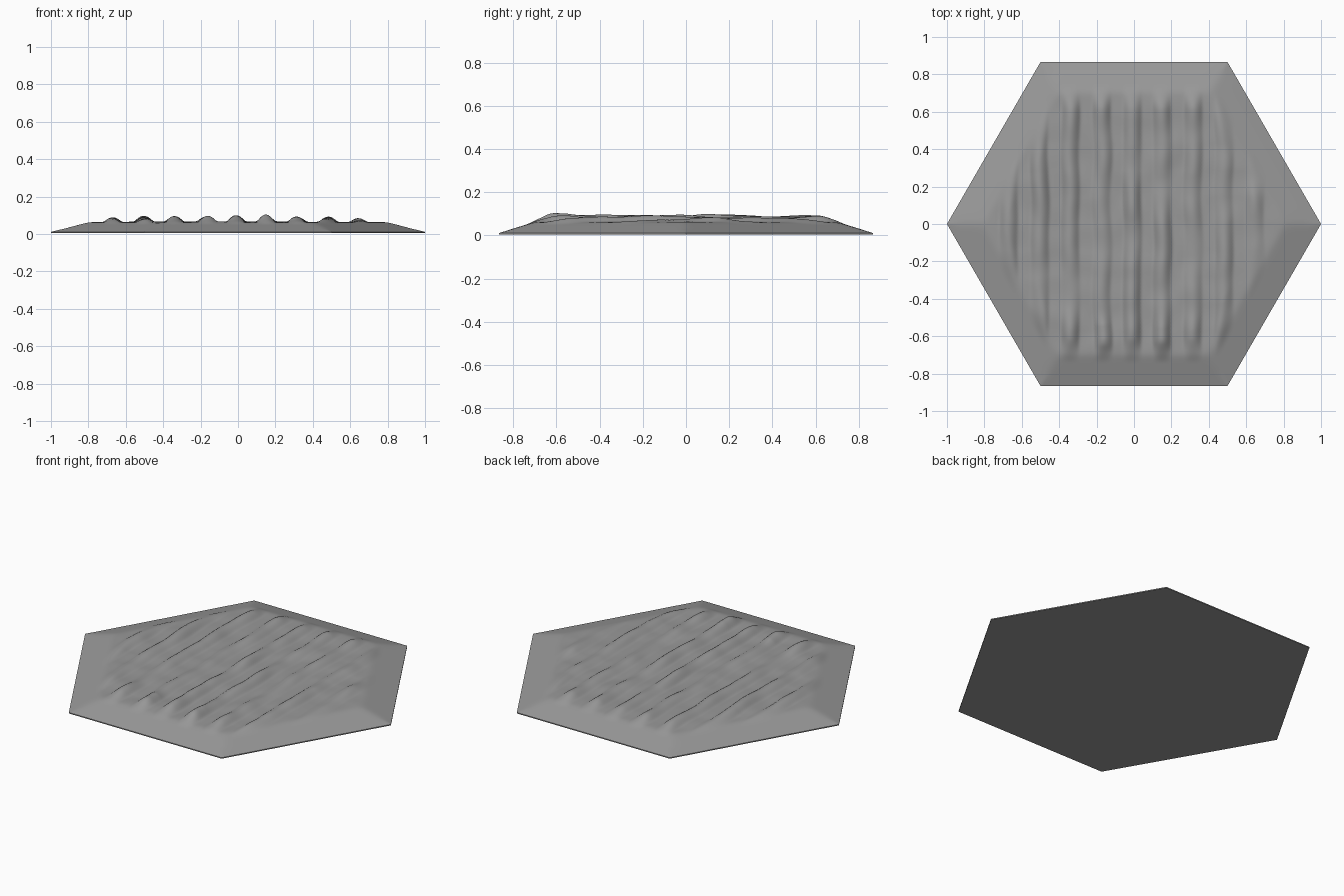
import bpy, bmesh, math
from mathutils import Vector, noise

if "Cube" in bpy.data.objects:
    bpy.data.objects.remove(bpy.data.objects["Cube"])

N = 90                      # lattice steps from centre to corner
APOTHEM = math.sqrt(3) / 2
RIM_Z, BASE_Z = 0.011, 0.005
# furrow ridges: (x position, height above the soil)
RIDGES = [(-0.67, 0.036), (-0.505, 0.033), (-0.34, 0.031), (-0.17, 0.028), (-0.01, 0.036),
          (0.15, 0.034), (0.315, 0.029), (0.48, 0.031), (0.65, 0.024)]


def smooth(a, b, t):
    t = min(max((t - a) / (b - a), 0), 1)
    return t * t * (3 - 2 * t)


def rim_distance(x, y):
    # soft minimum of the distances to the six sides rounds the bank corners
    s = 0
    for k in range(6):
        a = math.radians(30 + 60 * k)
        s += math.exp(-(APOTHEM - x * math.cos(a) - y * math.sin(a)) / 0.012)
    soft = -0.012 * math.log(s)
    hard = APOTHEM - max(abs(y), abs(x) * APOTHEM + abs(y) * 0.5)
    return hard + (soft - hard) * smooth(0, 0.08, hard)


def soil_height(x, y):
    d = rim_distance(x, y)
    # bevelled bank with a soft shoulder, then a flat, slightly lumpy field
    inside = smooth(0.12, 0.26, d)
    t = d / 0.165
    z = RIM_Z + 0.052 * 0.5 * (t + 1 - math.sqrt((t - 1) ** 2 + 0.012 * min(t, 1)))
    z += inside * 0.006 * noise.noise(Vector((x * 7, y * 7, 3)))
    for i, (rx, h) in enumerate(RIDGES):
        # each ridge wanders a little and swells unevenly along its length
        cx = rx + 0.01 * noise.noise(Vector((i * 5.3, y * 4, 0)))
        u = abs(x - cx) / 0.052
        if u < 1:
            swell = 0.72 + 0.45 * noise.noise(Vector((i * 3.7, y * 4, 9)))
            swell += 0.4 * math.exp(-((y + 0.58) / 0.09) ** 2)
            swell += 0.12 * math.exp(-((y - 0.6) / 0.12) ** 2)
            z += h * min(swell, 1.15) * (1 - u * u) ** 1.3 * inside
    return z


# ploughed hexagonal field on a triangular lattice
bm = bmesh.new()
grid = {}
for q in range(-N, N + 1):
    for r in range(-N, N + 1):
        if abs(q + r) <= N:
            x, y = (q + r * 0.5) / N, r * APOTHEM / N
            grid[q, r] = bm.verts.new((x, y, soil_height(x, y)))
for (q, r), v in grid.items():
    right, up, down = grid.get((q + 1, r)), grid.get((q, r + 1)), grid.get((q + 1, r - 1))
    if right and up:
        bm.faces.new((v, right, up))
    if right and down:
        bm.faces.new((v, down, right))

# thin rim wall and flat underside
rim = [e for e in bm.edges if e.is_boundary]
ext = bmesh.ops.extrude_edge_only(bm, edges=rim)["geom"]
for v in ext:
    if isinstance(v, bmesh.types.BMVert):
        v.co.z = BASE_Z
low = [e for e in ext if isinstance(e, bmesh.types.BMEdge) and e.is_boundary]
bmesh.ops.holes_fill(bm, edges=low, sides=0)
bmesh.ops.recalc_face_normals(bm, faces=bm.faces[:])

mesh = bpy.data.meshes.new("ploughed_field_tile")
bm.to_mesh(mesh)
bm.free()
field = bpy.data.objects.new("ploughed_field_tile", mesh)
bpy.context.collection.objects.link(field)

# dark grey soil
soil = bpy.data.materials.new("dark_soil")
soil.diffuse_color = (0.32, 0.32, 0.32, 1)
soil.use_nodes = True
soil.node_tree.nodes["Principled BSDF"].inputs["Base Color"].default_value = soil.diffuse_color
mesh.materials.append(soil)

bpy.context.view_layer.objects.active = field
field.select_set(True)
bpy.ops.object.shade_smooth_by_angle(angle=math.radians(35))
